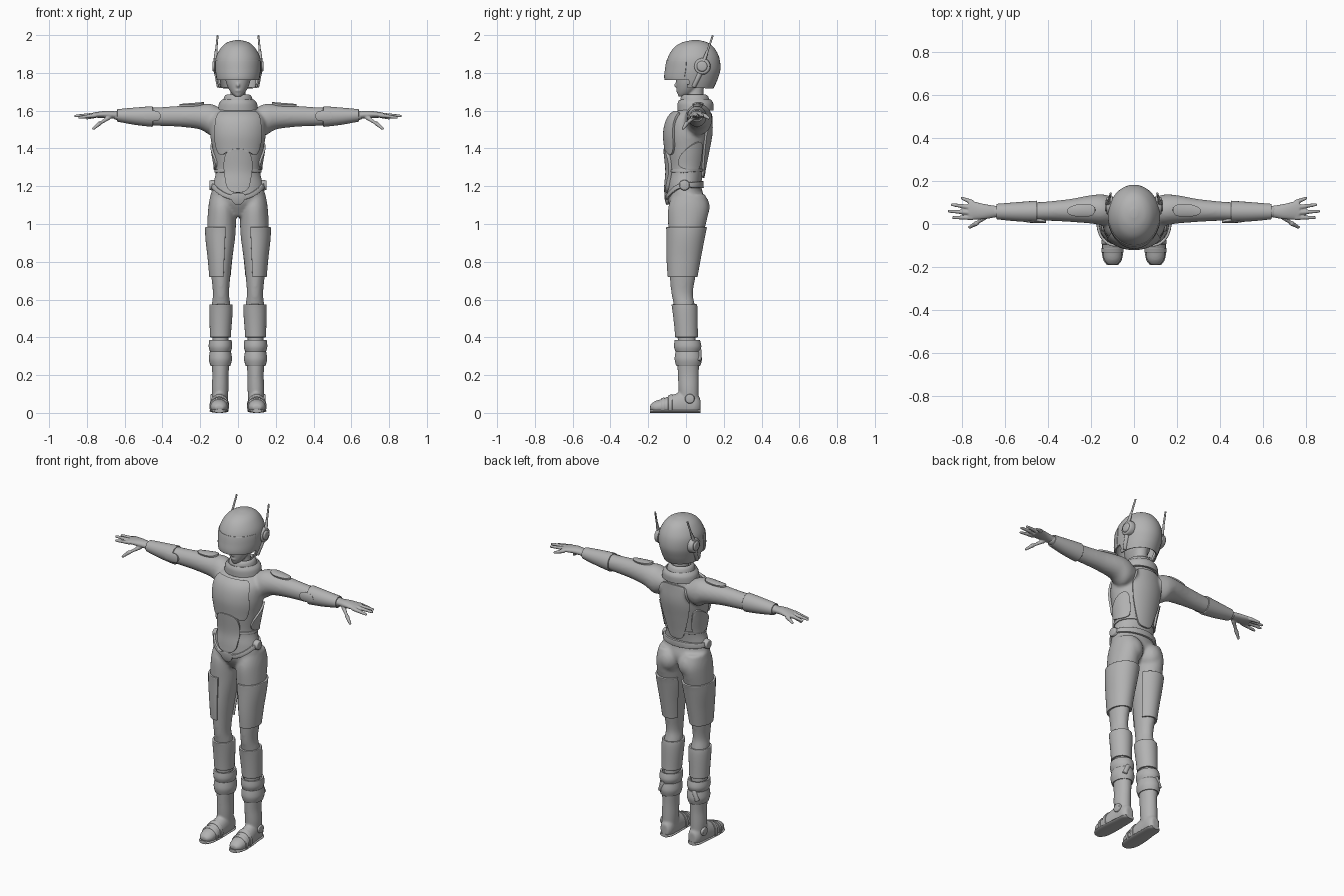
import bpy, bmesh, math
from mathutils import Vector, Matrix

if "Cube" in bpy.data.objects:
    bpy.data.objects.remove(bpy.data.objects["Cube"], do_unlink=True)

grey = bpy.data.materials.new("neutral_grey")
grey.use_nodes = True
tone = (0.45, 0.45, 0.45, 1)
grey.diffuse_color = tone
for node in grey.node_tree.nodes:
    if node.type == 'BSDF_PRINCIPLED':
        node.inputs["Base Color"].default_value = tone
        node.inputs["Roughness"].default_value = 0.6


def spline(secs, steps=8):
    """Smooth (Catmull-Rom) sections between the given ones."""
    s = [Vector(v) for v in secs]
    out = []
    for i in range(len(s) - 1):
        a, b, c, d = s[max(i - 1, 0)], s[i], s[i + 1], s[min(i + 2, len(s) - 1)]
        for k in range(steps):
            t = k / steps
            out.append(b + (c - a) * (t / 2) + (a * 2 - b * 5 + c * 4 - d) * (t * t / 2)
                       + (b * 3 - a - c * 3 + d) * (t ** 3 / 2))
    return out + [s[-1]]


def grow(secs, low, high, extra):
    """Stretch of a loft, made fatter, for cuffs and sleeves."""
    return [Vector((*s[:3], s[3] + extra, s[4] + extra))
            for s in spline(secs, 16) if low <= s[0] <= high]


def loft(bm, axis, secs, start=0, end=360, cap=True, seg=40, floor=None):
    """Elliptic sections (position, u, v, radius u, radius v) joined along an axis."""
    full = end - start == 360
    rings = []
    for t, u, v, ru, rv in secs:
        ring = []
        for i in range(seg if full else seg + 1):
            a = math.radians(start + (end - start) * i / seg)
            co = [0, 0, 0]
            co[axis], co[(axis + 1) % 3] = t, u + ru * math.cos(a)
            co[(axis + 2) % 3] = v + rv * math.sin(a)
            if floor is not None:
                co[2] = max(co[2], floor)
            ring.append(bm.verts.new(co))
        rings.append(ring)
    for a, b in zip(rings, rings[1:]):
        for i in range(seg):
            j = (i + 1) % len(a)
            bm.faces.new((a[i], a[j], b[j], b[i]))
    if cap:
        bm.faces.new(rings[0])
        bm.faces.new(rings[-1])


def tube(bm, p, q, r0, r1):
    p, q = Vector(p), Vector(q)
    turn = (q - p).to_track_quat('Z', 'Y').to_matrix().to_4x4()
    bmesh.ops.create_cone(bm, cap_ends=True, segments=24, radius1=r0, radius2=r1,
                          depth=(q - p).length, matrix=Matrix.Translation((p + q) / 2) @ turn)


def ball(bm, centre, radii):
    bmesh.ops.create_uvsphere(bm, u_segments=24, v_segments=16, radius=1,
                              matrix=Matrix.LocRotScale(Vector(centre), None, Vector(radii)))


def finish(name, bm, mirror=False, voxel=0, wrap=None, thick=0, bevel=0):
    bmesh.ops.recalc_face_normals(bm, faces=bm.faces[:])
    mesh = bpy.data.meshes.new(name)
    bm.to_mesh(mesh)
    bm.free()
    for p in mesh.polygons:
        p.use_smooth = True
    mesh.materials.append(grey)
    ob = bpy.data.objects.new(name, mesh)
    bpy.context.scene.collection.objects.link(ob)
    if voxel:
        m = ob.modifiers.new("blend", 'REMESH')
        m.mode, m.voxel_size, m.use_smooth_shade = 'VOXEL', voxel, True
        m = ob.modifiers.new("soften", 'SMOOTH')
        m.iterations = 5
    if wrap:
        m = ob.modifiers.new("fit", 'SHRINKWRAP')
        m.target = body
        if wrap == 'NEAREST':
            m.wrap_method = 'NEAREST_SURFACEPOINT'
        else:
            m.wrap_method = 'PROJECT'
            m.use_negative_direction = m.use_positive_direction = True
            setattr(m, "use_project_" + wrap, True)
    if thick:
        m = ob.modifiers.new("thickness", 'SOLIDIFY')
        m.thickness, m.offset = thick, 0
    if bevel:
        m = ob.modifiers.new("round_edge", 'BEVEL')
        m.width, m.segments, m.limit_method = bevel, 2, 'ANGLE'
        m.angle_limit = math.radians(50)
    if mirror:
        m = ob.modifiers.new("other_side", 'MIRROR')
        m.use_mirror_merge = False
    if not voxel:
        m = ob.modifiers.new("sharp_edges", 'EDGE_SPLIT')
        m.split_angle = math.radians(45)
    return ob


def sleeve(name, axis, secs, start=0, end=360, thick=0.012):
    bm = bmesh.new()
    loft(bm, axis, secs, start, end, cap=False)
    finish(name, bm, mirror=True, thick=thick, bevel=0.003)


def panel(name, pts, axis, away, symmetric=False, mirror=False, thick=0.022):
    """Rounded outline cut into a grid and pressed onto the body."""
    if symmetric:
        pts = pts + [(-x, y) for x, y in reversed(pts)]
    pts = [Vector(p) for p in pts]
    for _ in range(3):
        pts = [p.lerp(q, f) for p, q in zip(pts, pts[1:] + pts[:1]) for f in (0.25, 0.75)]
    bm = bmesh.new()
    place = {'x': lambda p: (away, p.x, p.y), 'y': lambda p: (p.x, away, p.y),
             'z': lambda p: (p.x, p.y, away)}[axis]
    bm.faces.new([bm.verts.new(place(p)) for p in pts])
    for k in range(3):
        if k == "xyz".index(axis):
            continue
        no = Vector([float(i == k) for i in range(3)])
        values = [v.co[k] for v in bm.verts]
        cut = min(values) + 0.012
        while cut < max(values) - 0.004:
            bmesh.ops.bisect_plane(bm, geom=bm.verts[:] + bm.edges[:] + bm.faces[:],
                                   plane_co=no * cut, plane_no=no)
            cut += 0.012
    finish(name, bm, mirror=mirror, wrap=axis, thick=thick, bevel=0.004)


# Body suit: legs and arms mirrored, then merged with the torso
LEG = [(1.16, .085, .015, .06, .085), (1.08, .085, .013, .073, .108), (.95, .088, 0, .075, .093),
       (.82, .09, -.012, .06, .08), (.72, .091, -.018, .05, .068), (.63, .09, -.02, .043, .057),
       (.55, .09, -.006, .05, .055), (.4, .093, .003, .043, .048), (.24, .093, .01, .04, .05)]
ARM = [(.08, .06, 1.55, .06, .055), (.14, .065, 1.552, .072, .083), (.2, .068, 1.567, .066, .067),
       (.3, .063, 1.57, .053, .056), (.4, .06, 1.569, .045, .05), (.46, .058, 1.569, .043, .047),
       (.55, .057, 1.571, .037, .038), (.66, .058, 1.576, .027, .023)]
TORSO = [(1.04, 0, 0, .05, .05), (1.12, 0, 0, .138, .096), (1.2, 0, -.008, .134, .09),
         (1.28, 0, 0, .118, .092), (1.38, 0, .005, .132, .106), (1.48, 0, .01, .148, .119),
         (1.56, 0, .02, .142, .108), (1.61, 0, .045, .1, .078), (1.66, 0, .05, .05, .055)]
bm = bmesh.new()
loft(bm, 2, spline(LEG))
loft(bm, 0, spline(ARM))
ball(bm, (.068, .06, 1.09), (.066, .066, .075))
bmesh.ops.mirror(bm, geom=bm.verts[:] + bm.edges[:] + bm.faces[:], axis='X', merge_dist=-1)
loft(bm, 2, spline(TORSO))
body = finish("body_suit", bm, voxel=0.009)

# Hands
bm = bmesh.new()
loft(bm, 0, spline([(.64, .058, 1.576, .026, .02), (.7, .058, 1.58, .036, .019),
                    (.77, .066, 1.576, .046, .013)]))
for base, tip in (((.75, .03, 1.576), (.84, .03, 1.564)), ((.76, .053, 1.578), (.86, .06, 1.572)),
                  ((.76, .077, 1.578), (.845, .09, 1.572)), ((.75, .1, 1.574), (.8, .12, 1.56)),
                  ((.68, .04, 1.565), (.735, .002, 1.53)), ((.73, .005, 1.535), (.765, -.015, 1.505))):
    tube(bm, base, tip, .012, .0075)
    ball(bm, tip, [.0078] * 3)
finish("hand", bm, mirror=True, voxel=0.004)

# Boots with soles, toe straps and ankle discs
FOOT = [(-.19, .03, .1, .012, .022), (-.165, .03, .1, .032, .04), (-.12, .034, .1, .042, .047),
        (-.06, .04, .098, .06, .046), (0, .045, .095, .07, .042), (.05, .045, .094, .06, .039),
        (.076, .04, .093, .035, .024)]
bm = bmesh.new()
loft(bm, 1, spline(FOOT), floor=0.004)
loft(bm, 2, spline([(.02, .095, .018, .038, .048), (.12, .095, .014, .044, .053),
                    (.2, .093, .012, .043, .055), (.27, .093, .012, .048, .058)]))
finish("boot", bm, mirror=True, voxel=0.006)
bm = bmesh.new()
loft(bm, 1, [(s[0] * 1.01, .01, s[2], .01, s[4] + .003) for s in spline(FOOT)], floor=0)
finish("sole", bm, mirror=True)
bm = bmesh.new()
for y in (-.135, -.095):
    loft(bm, 1, grow(FOOT, y, y + .025, .005), floor=0.004)
tube(bm, (.12, .02, .075), (.145, .02, .075), .028, .024)
finish("boot_fittings", bm, mirror=True, bevel=0.003)

# Leg armour
sleeve("thigh_guard", 2, grow(LEG, .72, .985, .005), -105, 150)
sleeve("shin_guard", 2, grow(LEG, .39, .575, .006))
sleeve("lower_cuff", 2, spline([(.25, .093, .012, .047, .058), (.285, .093, .012, .055, .066),
                                (.325, .093, .011, .05, .06)]))
sleeve("upper_cuff", 2, spline([(.32, .093, .009, .047, .056), (.35, .093, .009, .056, .066),
                                (.385, .093, .007, .053, .061)]))
bm = bmesh.new()
tube(bm, (.1, .068, .335), (.125, .068, .275), .014, .014)
tube(bm, (.085, -.045, .365), (.105, -.045, .365), .014, .014)
finish("cuff_buckle", bm, mirror=True, bevel=0.003)

# Forearm sleeves and arm plates
sleeve("forearm_sleeve", 0, grow(ARM, .45, .645, .003), thick=0.008)
panel("shoulder_plate", [(.18, .035), (.31, .04), (.31, .082), (.18, .095)], 'z', 1.8, mirror=True)
panel("elbow_plate", [(.41, 1.545), (.5, 1.55), (.5, 1.592), (.41, 1.598)], 'y', -.3, mirror=True)

# Torso plates
panel("chest_plate", [(.06, 1.588), (.107, 1.585), (.118, 1.5), (.115, 1.42), (.09, 1.355), (.04, 1.395)],
      'y', -.3, symmetric=True, thick=0.026)
panel("belly_plate", [(.045, 1.4), (.07, 1.35), (.066, 1.25), (.05, 1.165)],
      'y', -.3, symmetric=True, thick=0.036)
panel("back_plate", [(.07, 1.585), (.1, 1.54), (.09, 1.42), (.05, 1.28), (.035, 1.245)],
      'y', .35, symmetric=True, thick=0.024)
panel("flank_plate", [(-.045, 1.3), (.06, 1.275), (.075, 1.34), (.085, 1.44), (.04, 1.43), (-.03, 1.37)],
      'x', .35, mirror=True)
panel("groin_plate", [(.04, 1.165), (.035, 1.13), (.012, 1.105)], 'y', -.3, symmetric=True, thick=0.03)


def band(name, height, z, dip, thick):
    bm = bmesh.new()
    count = 80
    rows = []
    for side in (-.5, 0, .5):
        row = []
        for i in range(count):
            a = math.tau * i / count
            drop = dip * max(0, -math.sin(a)) ** 2
            row.append(bm.verts.new((.15 * math.cos(a), .12 * math.sin(a), z - drop + side * height)))
        rows.append(row)
    for a, b in zip(rows, rows[1:]):
        for i in range(count):
            j = (i + 1) % count
            bm.faces.new((a[i], a[j], b[j], b[i]))
    finish(name, bm, wrap='NEAREST', thick=thick, bevel=0.003)


band("belt", .028, 1.21, .075, .022)
band("jacket_hem", .014, 1.282, 0, .012)
bm = bmesh.new()
tube(bm, (.12, -.008, 1.205), (.152, -.008, 1.205), .03, .025)
finish("hip_disc", bm, mirror=True, bevel=0.004)

# Collar, neck and face
for name, secs in (("collar", [(1.6, 0, .05, .1, .088), (1.635, 0, .05, .094, .088), (1.655, 0, .048, .078, .078)]),
                   ("inner_collar", [(1.64, 0, .048, .074, .074), (1.67, 0, .046, .066, .066), (1.68, 0, .045, .055, .055)])):
    bm = bmesh.new()
    loft(bm, 2, spline(secs), cap=False)
    finish(name, bm, thick=0.014, bevel=0.004)
bm = bmesh.new()
loft(bm, 2, spline([(1.62, 0, .055, .052, .05), (1.69, 0, .05, .04, .042), (1.78, 0, .06, .042, .045)]))
loft(bm, 2, spline([(1.675, 0, -.018, .016, .022), (1.69, 0, -.004, .033, .041), (1.72, 0, .01, .052, .06),
                    (1.76, 0, .025, .066, .078), (1.84, 0, .04, .075, .09)]))
ball(bm, (0, -.048, 1.735), (.01, .015, .014))
ball(bm, (0, -.042, 1.706), (.018, .011, .008))
finish("head", bm, voxel=0.005)

# Helmet shell, open below the brow at the front
HELMET = [(1.72, 0, .03, .096, .112), (1.765, 0, .028, .109, .135), (1.82, 0, .037, .117, .141),
          (1.88, 0, .04, .113, .132), (1.93, 0, .042, .087, .104), (1.957, 0, .046, .056, .066),
          (1.969, 0, .05, .016, .02)]
bm = bmesh.new()
loft(bm, 2, spline(HELMET), cap=False, seg=64)
bm.faces.new([v for v in bm.verts if v.co.z > 1.9689])
low = [f for f in bm.faces if f.calc_center_median().z < 1.765 and f.calc_center_median().y < .01]
bmesh.ops.delete(bm, geom=low, context='FACES')
finish("helmet", bm, thick=0.008)
bm = bmesh.new()
loft(bm, 2, grow(HELMET, 1.76, 1.872, .004), 195, 345, cap=False)
finish("visor", bm, thick=0.006, bevel=0.002)

# Ear pods and antennae
bm = bmesh.new()
tube(bm, (.1, .085, 1.835), (.128, .085, 1.835), .046, .04)
tube(bm, (.126, .085, 1.835), (.136, .085, 1.835), .03, .024)
tube(bm, (.112, .075, 1.8), (.1, .04, 1.725), .014, .012)
finish("ear_pod", bm, mirror=True, bevel=0.004)
bm = bmesh.new()
tube(bm, (.122, .088, 1.845), (.116, .113, 1.915), .011, .007)
tube(bm, (.118, .105, 1.89), (.108, .142, 1.998), .006, .005)
finish("antenna", bm, mirror=True)
